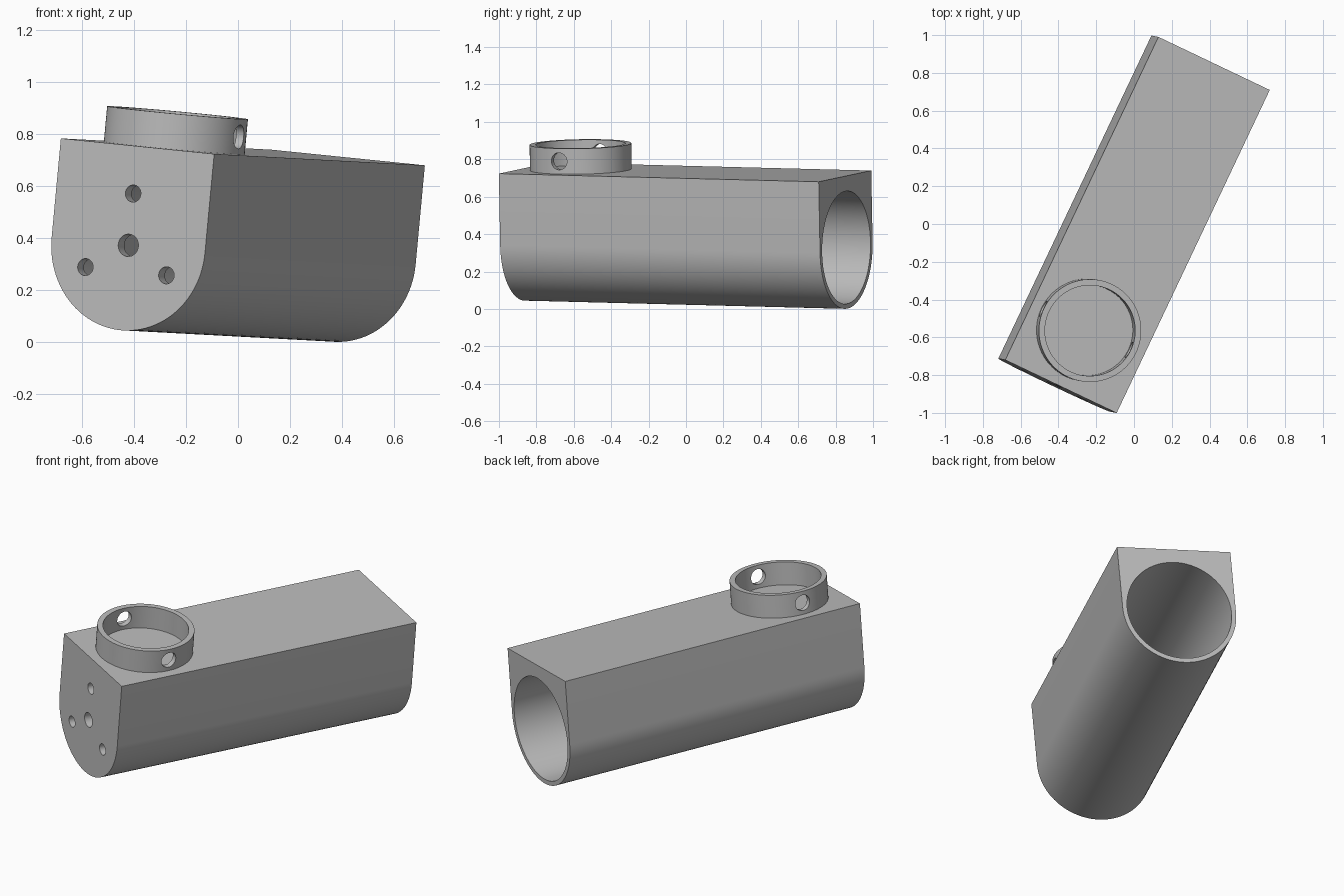
import bpy, bmesh, math
from mathutils import Matrix, Vector

cube = bpy.data.objects.get("Cube")
if cube:
    bpy.data.objects.remove(cube, do_unlink=True)

# Main sizes: local x = width, y = length, z = height above the bore axis
RADIUS, BORE, LENGTH, TOP, WALL = 0.328, 0.302, 1.893, 0.383, 0.055
RING_OUT, RING_IN, RING_H, RING_Y = 0.272, 0.24, 0.137, 0.33

# Tilted frame of the whole part
along = Vector((0.428, 0.903, -0.023)).normalized()
across = Vector((0.899, -0.427, -0.0915))
across = (across - along * across.dot(along)).normalized()
up = across.cross(along)
FRAME = Matrix((across, along, up)).transposed().to_4x4()
FRAME.translation = (-0.422, -0.853, 0.372)

grey = bpy.data.materials.new("plain_grey")
grey.use_nodes = True
grey.diffuse_color = (0.5, 0.5, 0.5, 1)
grey.node_tree.nodes["Principled BSDF"].inputs["Base Color"].default_value = (0.5, 0.5, 0.5, 1)


def finish(name, bm):
    bmesh.ops.recalc_face_normals(bm, faces=bm.faces)
    mesh = bpy.data.meshes.new(name)
    bm.to_mesh(mesh)
    bm.free()
    mesh.materials.append(grey)
    obj = bpy.data.objects.new(name, mesh)
    bpy.context.collection.objects.link(obj)
    return obj


def cylinder(name, radius, start, axis, length, segments=48):
    """Cylinder from a start point along an axis."""
    bm = bmesh.new()
    axis = Vector(axis)
    place = Matrix.Translation(Vector(start) + axis * length / 2)
    bmesh.ops.create_cone(bm, cap_ends=True, segments=segments, radius1=radius, radius2=radius,
                          depth=length, matrix=place @ axis.to_track_quat('Z', 'Y').to_matrix().to_4x4())
    return finish(name, bm)


def cut(obj, cutters):
    bpy.context.view_layer.objects.active = obj
    for c in cutters:
        c.hide_render = True
        mod = obj.modifiers.new("cut", 'BOOLEAN')
        mod.operation, mod.solver, mod.object = 'DIFFERENCE', 'EXACT', c
        bpy.ops.object.modifier_apply(modifier=mod.name)
        bpy.data.objects.remove(c, do_unlink=True)


def smooth_and_place(obj):
    bpy.ops.object.select_all(action='DESELECT')
    obj.select_set(True)
    bpy.context.view_layer.objects.active = obj
    bpy.ops.object.shade_smooth_by_angle(angle=math.radians(30))
    obj.matrix_world = FRAME


# Housing: flat top, straight sides and half-round underside
bm = bmesh.new()
STEPS = 48
outline = [(RADIUS, TOP), (-RADIUS, TOP)]
for i in range(STEPS + 1):
    a = math.pi * (1 + i / STEPS)
    outline.append((RADIUS * math.cos(a), RADIUS * math.sin(a)))
face = bm.faces.new([bm.verts.new((x, 0, z)) for x, z in outline])
ext = bmesh.ops.extrude_face_region(bm, geom=[face], use_keep_orig=True)
moved = [v for v in ext["geom"] if isinstance(v, bmesh.types.BMVert)]
bmesh.ops.translate(bm, verts=moved, vec=(0, LENGTH, 0))
housing = finish("housing", bm)

# Blind bore from the back, shaft hole and three screw holes in the end wall
cutters = [cylinder("bore_cutter", BORE, (0, WALL, 0), (0, 1, 0), LENGTH, 96),
           cylinder("shaft_cutter", 0.043, (0, -0.1, 0), (0, 1, 0), 0.3)]
for k in range(3):
    a = math.radians(90 + 120 * k)
    cutters.append(cylinder("screw_cutter", 0.033, (0.2 * math.cos(a), -0.1, 0.2 * math.sin(a)),
                            (0, 1, 0), 0.25, 32))
cut(housing, cutters)
smooth_and_place(housing)

# Collar ring on top with a cross hole through both sides
collar = cylinder("collar_ring", RING_OUT, (0, RING_Y, TOP - 0.005), (0, 0, 1), RING_H + 0.005, 96)
cut(collar, [cylinder("collar_cutter", RING_IN, (0, RING_Y, TOP - 0.1), (0, 0, 1), 0.5, 96),
             cylinder("cross_cutter", 0.046, (-0.5, RING_Y, TOP + RING_H / 2), (1, 0, 0), 1.0)])
smooth_and_place(collar)
